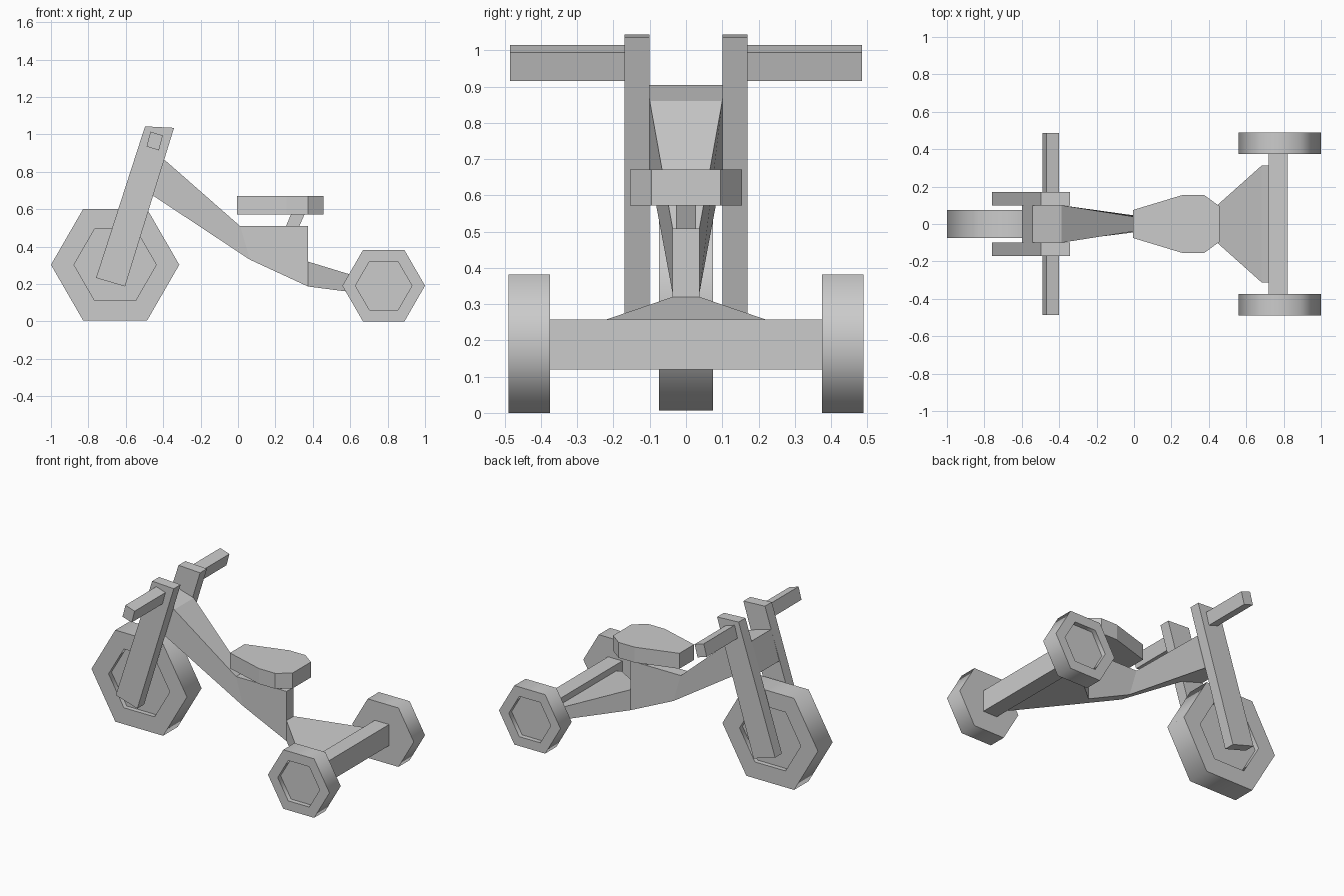
import bpy, bmesh, math

if "Cube" in bpy.data.objects:
    bpy.data.objects.remove(bpy.data.objects["Cube"])


def loft(name, rings, smooth=False):
    """Bridge equal-length rings of 3D points and cap both ends."""
    bm = bmesh.new()
    loops = [[bm.verts.new(p) for p in ring] for ring in rings]
    n = len(rings[0])
    for a, b in zip(loops, loops[1:]):
        for i in range(n):
            j = (i + 1) % n
            bm.faces.new((a[i], a[j], b[j], b[i]))
    bm.faces.new(loops[0][::-1])
    bm.faces.new(loops[-1])
    bmesh.ops.recalc_face_normals(bm, faces=bm.faces)
    mesh = bpy.data.meshes.new(name)
    bm.to_mesh(mesh)
    bm.free()
    ob = bpy.data.objects.new(name, mesh)
    bpy.context.collection.objects.link(ob)
    if smooth:
        bpy.ops.object.select_all(action='DESELECT')
        ob.select_set(True)
        bpy.context.view_layer.objects.active = ob
        bpy.ops.object.shade_smooth_by_angle(angle=math.radians(65))
    return ob


def side_prism(name, profile, y0, y1):
    """Extrude an (x, z) profile across y."""
    return loft(name, [[(x, y, z) for x, z in profile] for y in (y0, y1)])


def beam(name, sections):
    """Loft rectangles given as (top x, top z, bottom x, bottom z, half width)."""
    return loft(name, [[(tx, -w, tz), (tx, w, tz), (bx, w, bz), (bx, -w, bz)]
                       for tx, tz, bx, bz, w in sections])


def wheel(name, cx, cz, steps):
    """Six-sided wheel from (radius, y) steps."""
    angles = [math.radians(60 * i) for i in range(6)]
    return loft(name, [[(cx + r * math.cos(a), y, cz + r * math.sin(a)) for a in angles]
                       for r, y in steps], smooth=True)


# Front wheel, recessed on both sides
wheel("front_wheel", -0.657, 0.303,
      [(0.22, -0.045), (0.22, -0.075), (0.343, -0.075),
       (0.343, 0.075), (0.22, 0.075), (0.22, 0.045)])

# Parts mirrored left and right
fork = [(-0.497, 1.043), (-0.342, 1.035), (-0.604, 0.187), (-0.759, 0.233)]
grip = [(-0.468, 1.015), (-0.402, 0.994), (-0.423, 0.915), (-0.489, 0.935)]
for side, s in (("right", -1), ("left", 1)):
    side_prism("fork_" + side, fork, s * 0.10, s * 0.17)
    side_prism("handlebar_" + side, grip, s * 0.165, s * 0.486)
    wheel("rear_wheel_" + side, 0.779, 0.191,
          [(0.221, s * 0.375), (0.221, s * 0.49), (0.151, s * 0.49), (0.151, s * 0.46)])

# Block joining the fork legs
beam("fork_crown", [(-0.542, 0.905, -0.600, 0.715, 0.10),
                    (-0.388, 0.860, -0.447, 0.668, 0.10)])

# Main frame, tapering backwards
beam("frame", [(-0.388, 0.860, -0.447, 0.668, 0.10),
               (0.012, 0.509, 0.064, 0.330, 0.037),
               (0.374, 0.509, 0.374, 0.187, 0.037)])

# Flared rear deck and axle
beam("rear_deck", [(0.374, 0.320, 0.374, 0.187, 0.037),
                   (0.682, 0.226, 0.682, 0.147, 0.312),
                   (0.725, 0.215, 0.725, 0.141, 0.312)])
side_prism("rear_axle", [(0.72, 0.257), (0.822, 0.257), (0.822, 0.12), (0.72, 0.12)],
           -0.378, 0.378)

# Seat and its post
half = [(-0.005, 0.075), (0.26, 0.155), (0.375, 0.155), (0.457, 0.095)]
outline = half + [(x, -y) for x, y in reversed(half)]
loft("seat", [[(x, y, z) for x, y in outline] for z in (0.572, 0.672)])
side_prism("seat_post", [(0.284, 0.575), (0.357, 0.575), (0.326, 0.505), (0.255, 0.505)],
           -0.027, 0.027)
